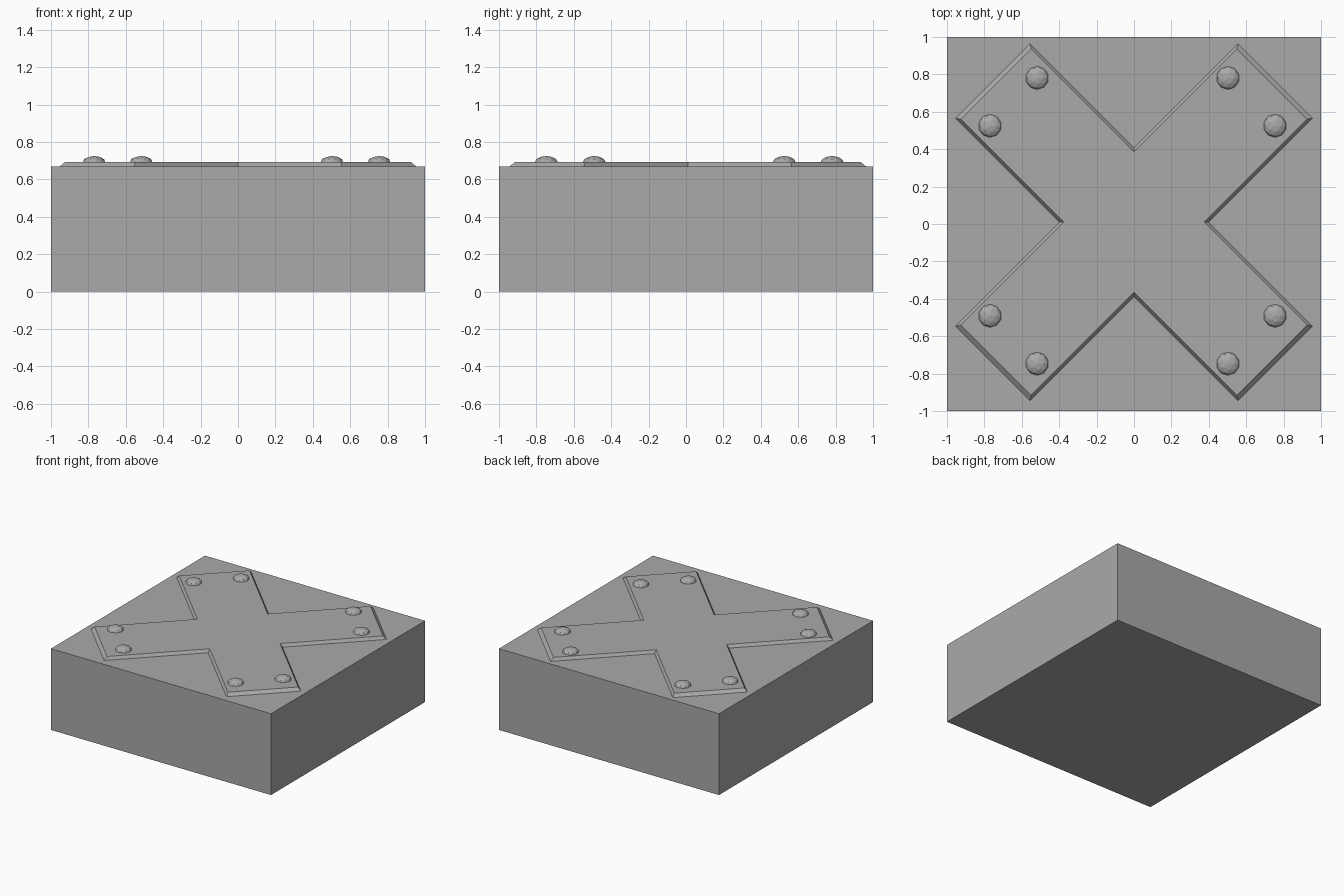
import bpy
import bmesh

default = bpy.data.objects.get("Cube")
if default:
    bpy.data.objects.remove(default, do_unlink=True)

BLOCK_TOP = 0.668
PLATE_TOP = 0.692
RIVET_TOP = 0.725

grey = bpy.data.materials.new("plain_grey")
grey.use_nodes = True
colour = (0.4, 0.4, 0.4, 1)
grey.diffuse_color = colour
grey.node_tree.nodes["Principled BSDF"].inputs["Base Color"].default_value = colour


def make_object(name, bm, location=(0, 0, 0)):
    mesh = bpy.data.meshes.new(name)
    bmesh.ops.recalc_face_normals(bm, faces=bm.faces)
    bm.to_mesh(mesh)
    bm.free()
    mesh.materials.append(grey)
    obj = bpy.data.objects.new(name, mesh)
    obj.location = location
    bpy.context.collection.objects.link(obj)
    return obj


def cross_outline(notch, reach):
    """Diagonal cross: one notch and one arm end, turned four times."""
    far, near = (reach + notch) / 2, (reach - notch) / 2
    points = []
    quarter = [(notch, 0), (far, near), (near, far)]
    for _ in range(4):
        points += quarter
        quarter = [(-y, x) for x, y in quarter]
    return points


# Square block
bm = bmesh.new()
bmesh.ops.create_cube(bm, size=1)
bmesh.ops.scale(bm, vec=(2, 2, BLOCK_TOP), verts=bm.verts)
make_object("block", bm, (0, 0, BLOCK_TOP / 2))

# Diagonal cross plate with sloping edges
bm = bmesh.new()
base = [bm.verts.new((x, y, BLOCK_TOP)) for x, y in cross_outline(0.398, 1.51)]
top = [bm.verts.new((x, y, PLATE_TOP)) for x, y in cross_outline(0.376, 1.475)]
count = len(base)
for i in range(count):
    j = (i + 1) % count
    bm.faces.new((base[i], base[j], top[j], top[i]))
bm.faces.new(top)
bm.faces.new(base[::-1])
make_object("cross_plate", bm, (0, 0.01, 0))

# Faceted rivets, two near the end of each arm
for side, sx in (("left", 1), ("right", -1)):
    for end, sy in (("back", 1), ("front", -1)):
        for label, x, y in (("inner", 0.51, 0.764), ("outer", 0.762, 0.508)):
            bm = bmesh.new()
            bmesh.ops.create_icosphere(bm, subdivisions=2, radius=0.062)
            bmesh.ops.scale(bm, vec=(1, 1, (RIVET_TOP - PLATE_TOP) / 0.062), verts=bm.verts)
            make_object(f"rivet_{end}_{side}_{label}", bm,
                        (sx * x - 0.008, sy * y + 0.017, PLATE_TOP))
